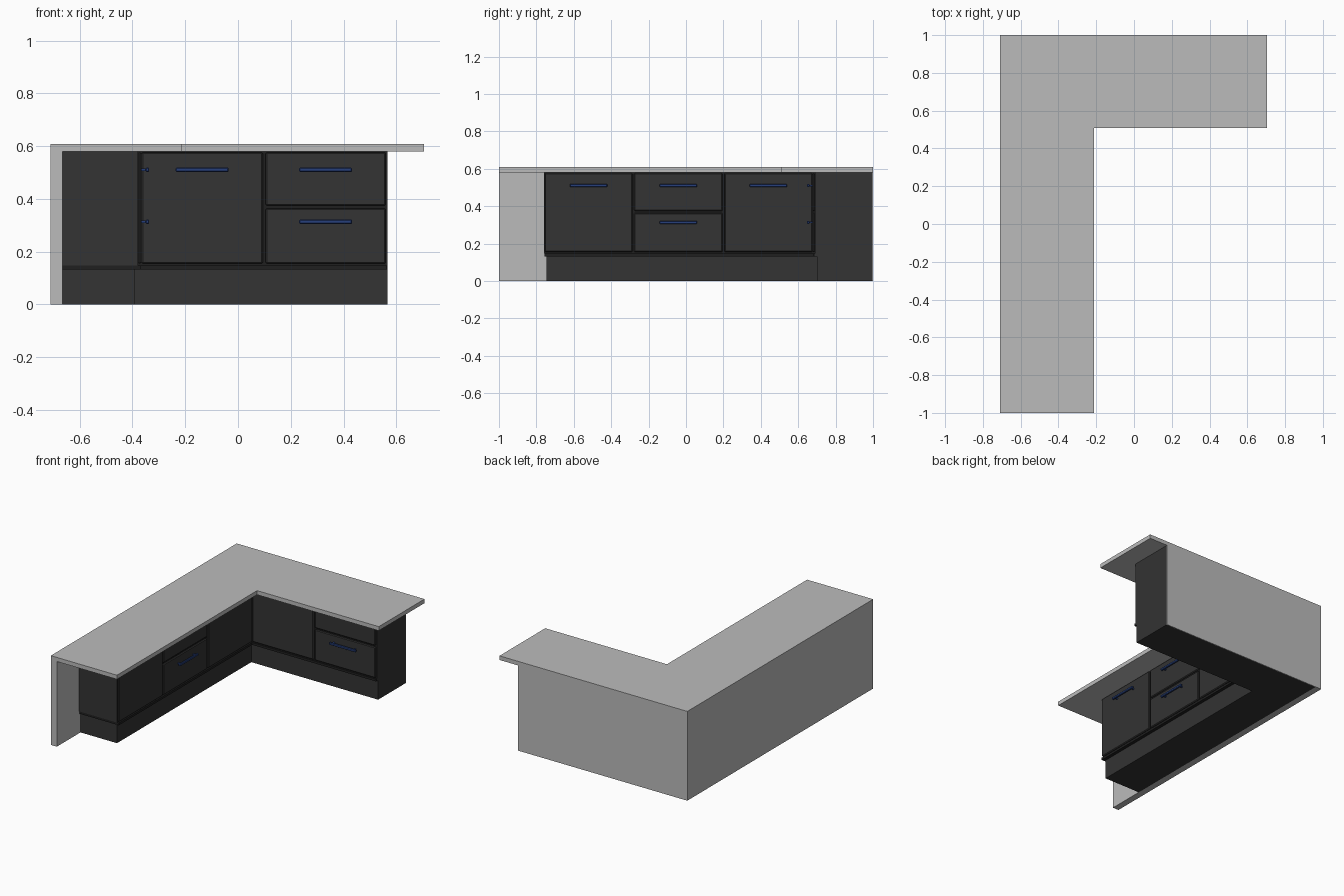
import bpy
import bmesh

cube = bpy.data.objects.get("Cube")
if cube:
    bpy.data.objects.remove(cube, do_unlink=True)


def material(name, rgb):
    m = bpy.data.materials.new(name)
    m.use_nodes = True
    m.diffuse_color = (*rgb, 1)
    m.node_tree.nodes["Principled BSDF"].inputs["Base Color"].default_value = (*rgb, 1)
    return m


STONE = material("light grey stone", (0.5, 0.5, 0.5))
CHARCOAL = material("charcoal laminate", (0.033, 0.033, 0.033))
SHADOW = material("black trim", (0.014, 0.014, 0.014))
BLUE = material("blue metal", (0.02, 0.05, 0.2))


def prism(name, outline, z0, z1, mat, bevel=0):
    """Extrude a flat outline from z0 to z1."""
    bm = bmesh.new()
    base = bm.faces.new([bm.verts.new((x, y, z0)) for x, y in outline])
    top = bmesh.ops.extrude_face_region(bm, geom=[base])["geom"]
    verts = [v for v in top if isinstance(v, bmesh.types.BMVert)]
    bmesh.ops.translate(bm, verts=verts, vec=(0, 0, z1 - z0))
    bmesh.ops.recalc_face_normals(bm, faces=bm.faces)
    mesh = bpy.data.meshes.new(name)
    bm.to_mesh(mesh)
    bm.free()
    mesh.materials.append(mat)
    obj = bpy.data.objects.new(name, mesh)
    bpy.context.collection.objects.link(obj)
    if bevel:
        mod = obj.modifiers.new("edge", "BEVEL")
        mod.width = bevel
        mod.segments = 1
    return obj


def box(name, x, y, z, mat, bevel=0):
    corners = [(x[0], y[0]), (x[1], y[0]), (x[1], y[1]), (x[0], y[1])]
    return prism(name, corners, *z, mat, bevel)


def ell(name, x0, x1, y0, y1, inner_x, inner_y, z, mat):
    """L-shaped slab with its inner corner at (inner_x, inner_y)."""
    outline = [(x0, y0), (inner_x, y0), (inner_x, inner_y),
               (x1, inner_y), (x1, y1), (x0, y1)]
    return prism(name, outline, *z, mat)


# Worktop and stone-coloured outer panels
BACK = 0.995
ell("worktop", -0.71, 0.705, -1, 1, -0.212, 0.508, (0.58, 0.608), STONE)
box("side_panel", (-0.71, -0.665), (-1, 1), (0, 0.58), STONE)
box("back_panel", (-0.665, 0.565), (BACK, 1), (0, 0.58), STONE)

# Cabinet body, base board and recessed plinth
ell("plinth", -0.665, 0.564, -0.745, BACK, -0.39, 0.70, (0, 0.132), CHARCOAL)
ell("base_board", -0.665, 0.564, -0.757, BACK, -0.368, 0.678, (0.132, 0.148), SHADOW)
ell("cabinet_body", -0.665, 0.562, -0.755, BACK, -0.38, 0.69, (0.148, 0.58), SHADOW)
box("front_end_panel", (-0.665, -0.38), (-0.759, -0.755), (0.148, 0.58), CHARCOAL)
box("far_end_panel", (0.562, 0.566), (0.69, BACK), (0.132, 0.58), CHARCOAL)
box("far_plinth_end", (0.564, 0.566), (0.70, BACK), (0, 0.132), CHARCOAL)

FULL, LOWER, UPPER = (0.154, 0.576), (0.154, 0.364), (0.374, 0.576)


def front(name, run, a, b, z, handle_z):
    """Door or drawer front with a bar handle, on the side or back run."""
    def part(label, along, out, height, mat, bevel=0):
        if run == "side":
            face = (-0.38 + out[0], -0.38 + out[1])
            box(label, face, along, height, mat, bevel)
        else:
            face = (0.69 - out[1], 0.69 - out[0])
            box(label, along, face, height, mat, bevel)

    part(name, (a, b), (0, 0.014), z, CHARCOAL, 0.005)
    mid = (a + b) / 2
    part(name + "_handle", (mid - 0.1, mid + 0.1), (0.03, 0.043),
         (handle_z - 0.008, handle_z + 0.008), BLUE, 0.003)
    for side, s in (("start", -0.08), ("end", 0.08)):
        part(f"{name}_handle_post_{side}", (mid + s - 0.005, mid + s + 0.005),
             (0.012, 0.032), (handle_z - 0.004, handle_z + 0.004), BLUE)


# Side run faces left, back run faces front
HIGH, LOW = 0.51, 0.313
front("side_front_door", "side", -0.755, -0.287, FULL, HIGH)
front("side_upper_drawer", "side", -0.277, 0.195, UPPER, HIGH)
front("side_lower_drawer", "side", -0.277, 0.195, LOWER, LOW)
front("side_corner_door", "side", 0.205, 0.676, FULL, HIGH)
front("back_corner_door", "back", -0.366, 0.094, FULL, HIGH)
front("back_upper_drawer", "back", 0.104, 0.56, UPPER, HIGH)
front("back_lower_drawer", "back", 0.104, 0.56, LOWER, LOW)
